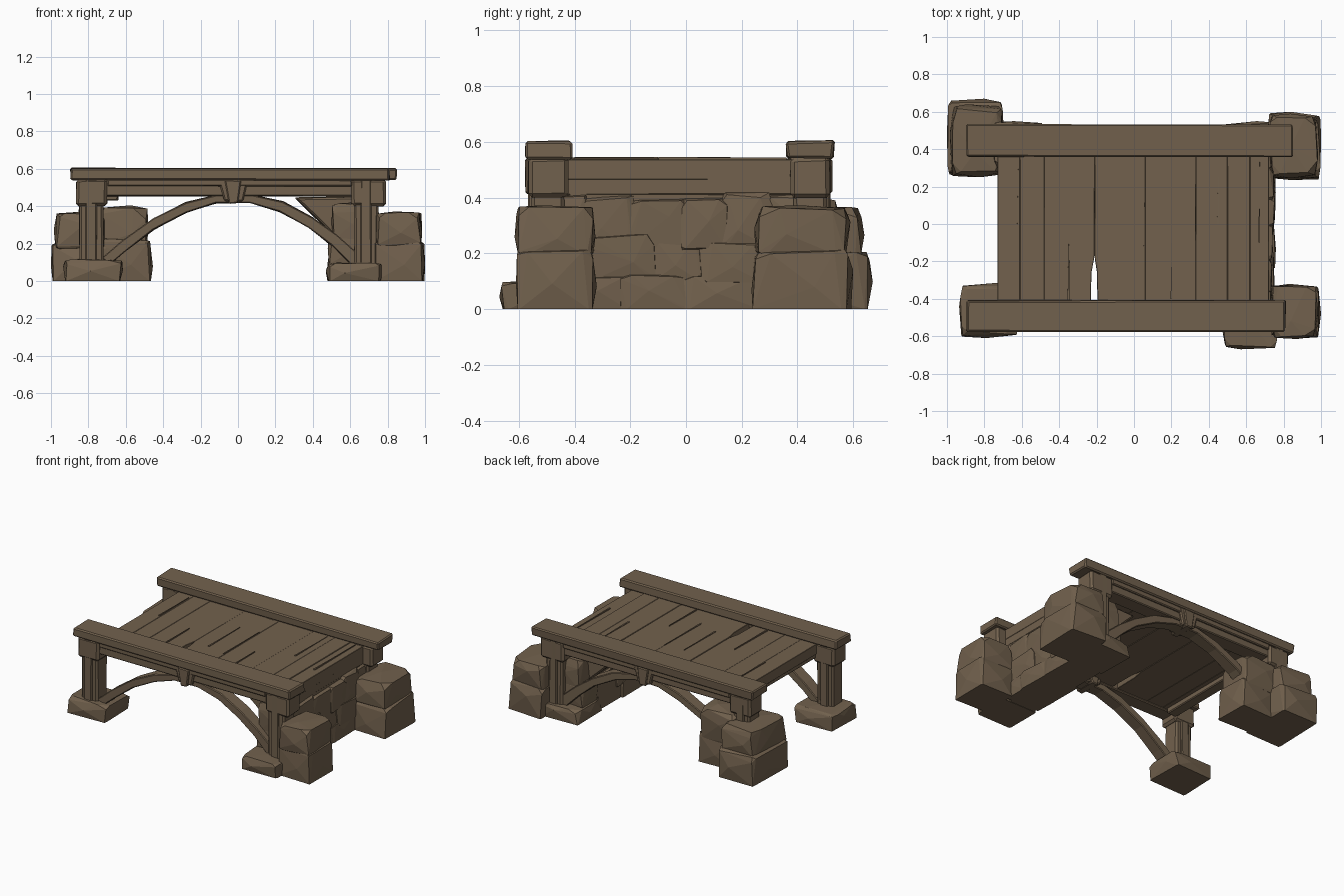
import bpy, bmesh, math, random
from mathutils import Vector

if "Cube" in bpy.data.objects:
    bpy.data.objects.remove(bpy.data.objects["Cube"])

random.seed(11)
R = random.uniform
brown = bpy.data.materials.new("weathered brown")
brown.diffuse_color = (0.168, 0.120, 0.075, 1)
brown.use_nodes = True
brown.node_tree.nodes["Principled BSDF"].inputs["Base Color"].default_value = brown.diffuse_color


def finish(name, bm):
    bmesh.ops.recalc_face_normals(bm, faces=bm.faces)
    me = bpy.data.meshes.new(name)
    bm.to_mesh(me)
    bm.free()
    me.materials.append(brown)
    ob = bpy.data.objects.new(name, me)
    bpy.context.collection.objects.link(ob)
    return ob


def rock(name, x, y, z, cut=0.3):
    """Chipped boulder: convex hull of chamfered corners and bulged faces, fitted to its box."""
    pts = []
    for sx in (-1, 1):
        for sy in (-1, 1):
            for sz in (-1, 1):
                c = [s * R(0.86, 0.98) for s in (sx, sy, sz)]
                for a in range(3):
                    p = c[:]
                    k = cut * (0.4 if sz < 0 else 1)
                    p[a] *= 1 - R(0.6, 1.7) * k
                    p[(a + 1) % 3] *= 1 - R(0, 0.6) * k
                    if sz < 0 and z[0] == 0:
                        p[2] = -1
                    pts.append(p)
    for a in range(3):
        for s in (-1, 1):
            p = [R(-.4, .4) for _ in range(3)]
            p[a] = s
            pts.append(p)
    bm = bmesh.new()
    for p in pts:
        bm.verts.new([(b[0] + b[1]) / 2 + v * (b[1] - b[0]) / 2 for v, b in zip(p, (x, y, z))])
    res = bmesh.ops.convex_hull(bm, input=bm.verts)
    junk = {v for v in res["geom_interior"] + res["geom_unused"] if isinstance(v, bmesh.types.BMVert)}
    bmesh.ops.delete(bm, geom=list(junk), context='VERTS')
    return finish(name, bm)


def prism(name, pts, axis, lo, hi, bevel=0.006, jit=0.003):
    """Extrude a 2D outline along an axis, with hewn, slightly uneven edges."""
    bm = bmesh.new()
    rings = []
    for d in (lo, hi):
        ring = []
        for u, v in pts:
            co = {'x': (d, u, v), 'y': (u, d, v), 'z': (u, v, d)}[axis]
            co = [c + R(-jit, jit) for c in co]
            co[2] = max(co[2], 0)
            ring.append(bm.verts.new(co))
        rings.append(ring)
    n = len(pts)
    bm.faces.new(rings[0])
    bm.faces.new(rings[1][::-1])
    for i in range(n):
        j = (i + 1) % n
        bm.faces.new((rings[0][i], rings[0][j], rings[1][j], rings[1][i]))
    if bevel:
        bmesh.ops.recalc_face_normals(bm, faces=bm.faces)
        sharp = [e for e in bm.edges if e.calc_face_angle(0) > 0.6]
        bmesh.ops.bevel(bm, geom=sharp, offset=bevel, segments=1, affect='EDGES')
    return finish(name, bm)


def beam(name, x, y, z, axis='x', **kw):
    """Rectangular timber along an axis."""
    a, b, c = {'x': (y, z, x), 'y': (x, z, y), 'z': (x, y, z)}[axis]
    return prism(name, [(a[0], b[0]), (a[1], b[0]), (a[1], b[1]), (a[0], b[1])], axis, *c, **kw)


# Deck planks running front to back, one pair split by a tapered notch
seams = [-0.73, -0.61, -0.48, -0.21, 0.06, 0.33, 0.5, 0.62, 0.72]
for i, (a, b) in enumerate(zip(seams, seams[1:])):
    y0, y1 = -0.45, 0.40
    pts = [(a, y0), (b, y0), (b, y1), (a, y1)]
    if b == -0.21:
        pts = [(a, y0), (b - 0.022, y0), (b - 0.018, -0.26), (b - 0.002, -0.18), (b, y1), (a, y1)]
    if a == -0.21:
        pts = [(a + 0.016, y0), (b, y0), (b, y1), (a, y1), (a, -0.18), (a + 0.012, -0.26)]
    prism("deck_plank", pts, 'z', 0.465, 0.538 + R(-0.003, 0.003), bevel=0.002, jit=0.001)

# Long split splinters in the deck boards
for x, ya, yb in ((-0.35, -0.41, -0.05), (-0.09, -0.2, 0.15), (0.055, -0.24, 0.16), (-0.62, 0.0, 0.33),
                  (0.2, -0.4, -0.1), (0.45, 0.0, 0.36), (0.67, -0.1, 0.36)):
    prism("deck_splinter", [(x - 0.005, ya), (x + 0.005, ya), (x + 0.002, yb)], 'z', 0.50, 0.544,
          bevel=0, jit=0.001)

# Cross beams at the deck ends
beam("deck_end_beam_left", (-0.72, -0.64), (-0.44, 0.39), (0.43, 0.48), 'y')
beam("deck_end_beam_right", (0.64, 0.72), (-0.44, 0.39), (0.41, 0.48), 'y')

# Two matching side frames
for side, yc, xr in (("front", -0.495, 0.81), ("back", 0.445, 0.85)):
    beam(side + "_rail", (-0.895, xr), (yc - 0.085, yc + 0.085), (0.54, 0.603), bevel=0.008, jit=0.005)
    beam(side + "_beam", (-0.74, 0.66), (yc - 0.055, yc + 0.055), (0.455, 0.545))
    beam(side + "_beam_trim", (-0.70, 0.61), (yc - 0.07, yc + 0.07), (0.505, 0.545))
    for x in (-0.785, 0.685):
        beam(side + "_post", (x - 0.065, x + 0.065), (yc - 0.06, yc + 0.06), (0.05, 0.545), 'z', bevel=0.012)
        beam(side + "_post_strip", (x - 0.03, x + 0.03), (yc - 0.072, yc + 0.072), (0.06, 0.545), 'z')
        w = 0.02 if x > 0 else 0
        beam(side + "_post_head", (x - 0.08, x + 0.085 + w), (yc - 0.072, yc + 0.072),
             (0.40, 0.545), 'z', bevel=0.015)
    # arched brace
    lower = [(-0.68, 0.09), (-0.60, 0.16), (-0.45, 0.275), (-0.28, 0.365), (-0.12, 0.415),
             (0.06, 0.42), (0.22, 0.37), (0.38, 0.285), (0.50, 0.19), (0.62, 0.07)]
    upper = [(0.66, 0.13), (0.53, 0.245), (0.40, 0.34), (0.24, 0.425), (0.06, 0.465),
             (-0.12, 0.46), (-0.28, 0.42), (-0.45, 0.335), (-0.62, 0.215), (-0.73, 0.12)]
    prism(side + "_arch", lower + upper, 'y', yc - 0.045, yc + 0.045, bevel=0.005)
    # wedge keystone with raised middle
    prism(side + "_keystone", [(-0.075, 0.425), (0.025, 0.425), (0.055, 0.545), (-0.105, 0.545)],
          'y', yc - 0.07, yc + 0.07, bevel=0.008)
    prism(side + "_keystone_face", [(-0.05, 0.415), (0.0, 0.415), (0.02, 0.54), (-0.07, 0.54)],
          'y', yc - 0.08, yc + 0.08)

# Corner stones, post footings and left rear pile
rock("front_left_footing", (-0.935, -0.615), (-0.61, -0.315), (0, 0.118))
rock("front_right_footing", (0.47, 0.78), (-0.67, -0.38), (0, 0.10))
rock("front_right_stone_low", (0.72, 1.0), (-0.61, -0.32), (0, 0.22), 0.2)
rock("front_right_stone_high", (0.73, 0.985), (-0.615, -0.325), (0.185, 0.372))
rock("back_right_footing", (0.47, 0.78), (0.25, 0.55), (0, 0.10))
rock("back_right_stone_low", (0.71, 1.0), (0.235, 0.60), (0, 0.22), 0.2)
rock("back_right_stone_high", (0.72, 0.985), (0.245, 0.59), (0.185, 0.372))
rock("back_left_stone_low", (-1.0, -0.69), (0.25, 0.67), (0, 0.21), 0.2)
rock("back_left_stone_high", (-0.985, -0.70), (0.25, 0.64), (0.17, 0.37))
rock("back_left_inner_low", (-0.76, -0.455), (0.27, 0.54), (0, 0.23), 0.2)
rock("back_left_inner_high", (-0.76, -0.48), (0.29, 0.55), (0.17, 0.405), 0.35)

# Right abutment: sloped core behind the arch, faced with courses of stones
prism("abutment_core", [(0.50, 0), (0.71, 0), (0.71, 0.45), (0.30, 0.45), (0.42, 0.34), (0.54, 0.22)],
      'y', -0.42, 0.37, bevel=0.01, jit=0.008)
courses = [(0.0, 0.12, [-0.36, -0.22, 0.0, 0.28]),
           (0.09, 0.25, [-0.36, -0.12, 0.06, 0.28]),
           (0.21, 0.41, [-0.38, -0.20, 0.0, 0.14, 0.30])]
for z0, z1, ys in courses:
    for a, b in zip(ys, ys[1:]):
        rock("abutment_stone", (0.58, R(0.735, 0.76)), (a - 0.02, b + 0.02), (z0, z1 + R(-0.01, 0.03)), 0.3)
        if z1 < 0.3:
            rock("abutment_inner_stone", (R(0.475, 0.50), 0.66), (a - 0.02, b + 0.02), (z0, z1 + 0.01), 0.25)
# stones filling the arch shoulders beside the right posts
for y0, y1 in ((-0.50, -0.34), (0.28, 0.47)):
    rock("shoulder_stone_low", (0.48, 0.74), (y0, y1), (0.07, 0.26))
    rock("shoulder_stone_high", (0.50, 0.74), (y0, y1), (0.20, 0.42), 0.3)
